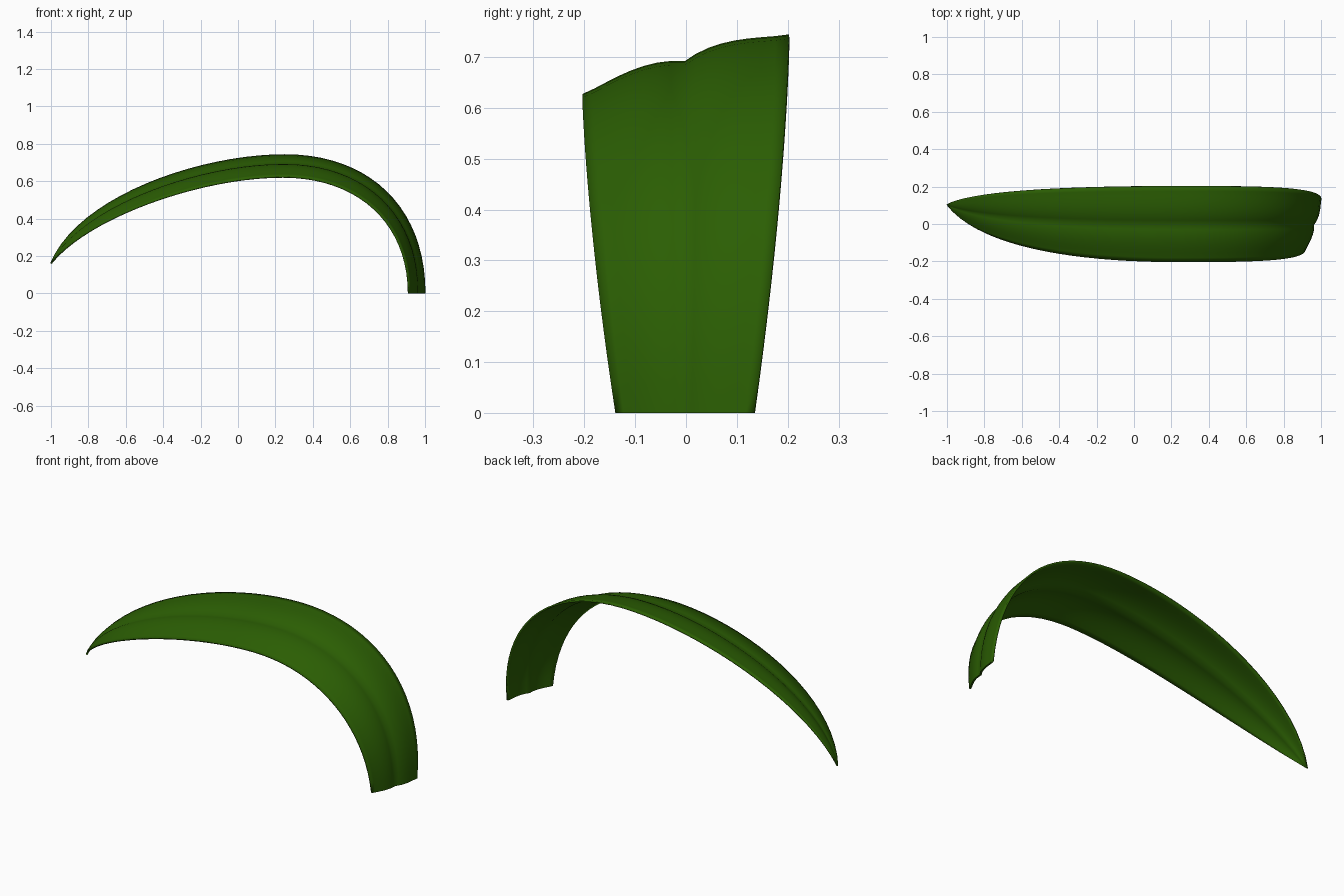
import bpy, bmesh
from mathutils import Vector

if "Cube" in bpy.data.objects:
    bpy.data.objects.remove(bpy.data.objects["Cube"])

# Leaf margins as two joined Bezier spans each: base, crest, tip
BACK = [(.998, .135, 0), (.998, .2, .46), (.7, .203, .74), (.25, .203, .74),
        (-.2, .203, .74), (-.85, .19, .52), (-1, .105, .16)]
FRONT = [(.912, -.137, 0), (.912, -.196, .38), (.64, -.203, .623), (.24, -.202, .623),
         (-.2, -.202, .623), (-.8, -.152, .41), (-1, .105, .16)]
STEPS, HALF = 20, 8


def bezier_path(pts):
    p = [Vector(q) for q in pts]
    out = []
    for a, b, c, d in (p[:4], p[3:]):
        for k in range(STEPS):
            t = k / STEPS
            u = 1 - t
            out.append(a * u ** 3 + b * 3 * u * u * t + c * 3 * u * t * t + d * t ** 3)
    return out + [p[-1]]


# Blade: two arched lobes meeting in a crease at the midrib
front, back = bezier_path(FRONT), bezier_path(BACK)
mid = [(f + b) / 2 for f, b in zip(front, back)]
bm = bmesh.new()
rows = []
for i, (f, b, m) in enumerate(zip(front, back, mid)):
    across = b - f
    along = mid[min(i + 1, len(mid) - 1)] - mid[max(i - 1, 0)]
    up = across.cross(along).normalized() if across.length > 1e-5 else Vector((0, 0, 1))
    if i == 0:                       # keep the cut base flat on the ground
        up = Vector((up.x, up.y, 0)).normalized()
    w = across.length
    rib = m + up * .015 * w
    row = []
    for j in range(-HALF, HALF + 1):
        s = abs(j) / HALF
        p = rib.lerp(f if j < 0 else b, s)
        row.append(bm.verts.new(p + up * .2 * w * s * (1 - s) ** 1.5))
    rows.append(row)
for r, q in zip(rows, rows[1:]):
    for j in range(2 * HALF):
        bm.faces.new((r[j], r[j + 1], q[j + 1], q[j]))
for a, b in zip(rows[0], rows[0][1:]):   # crisp cut at the base
    bm.edges.get((a, b)).smooth = False
bmesh.ops.remove_doubles(bm, verts=bm.verts, dist=1e-5)
bm.normal_update()
if sum(f.normal.z for f in bm.faces) < 0:
    bmesh.ops.reverse_faces(bm, faces=bm.faces)
for f in bm.faces:
    f.smooth = True

mesh = bpy.data.meshes.new("leaf_blade")
bm.to_mesh(mesh)
bm.free()
leaf = bpy.data.objects.new("leaf_blade", mesh)
bpy.context.collection.objects.link(leaf)

# Thin body with a softly shaded rim
solid = leaf.modifiers.new("thickness", 'SOLIDIFY')
solid.thickness = .009
solid.offset = 0

green = bpy.data.materials.new("leaf_green")
green.diffuse_color = (.024, .112, .001, 1)
green.use_nodes = True
green.node_tree.nodes["Principled BSDF"].inputs["Base Color"].default_value = green.diffuse_color
mesh.materials.append(green)
